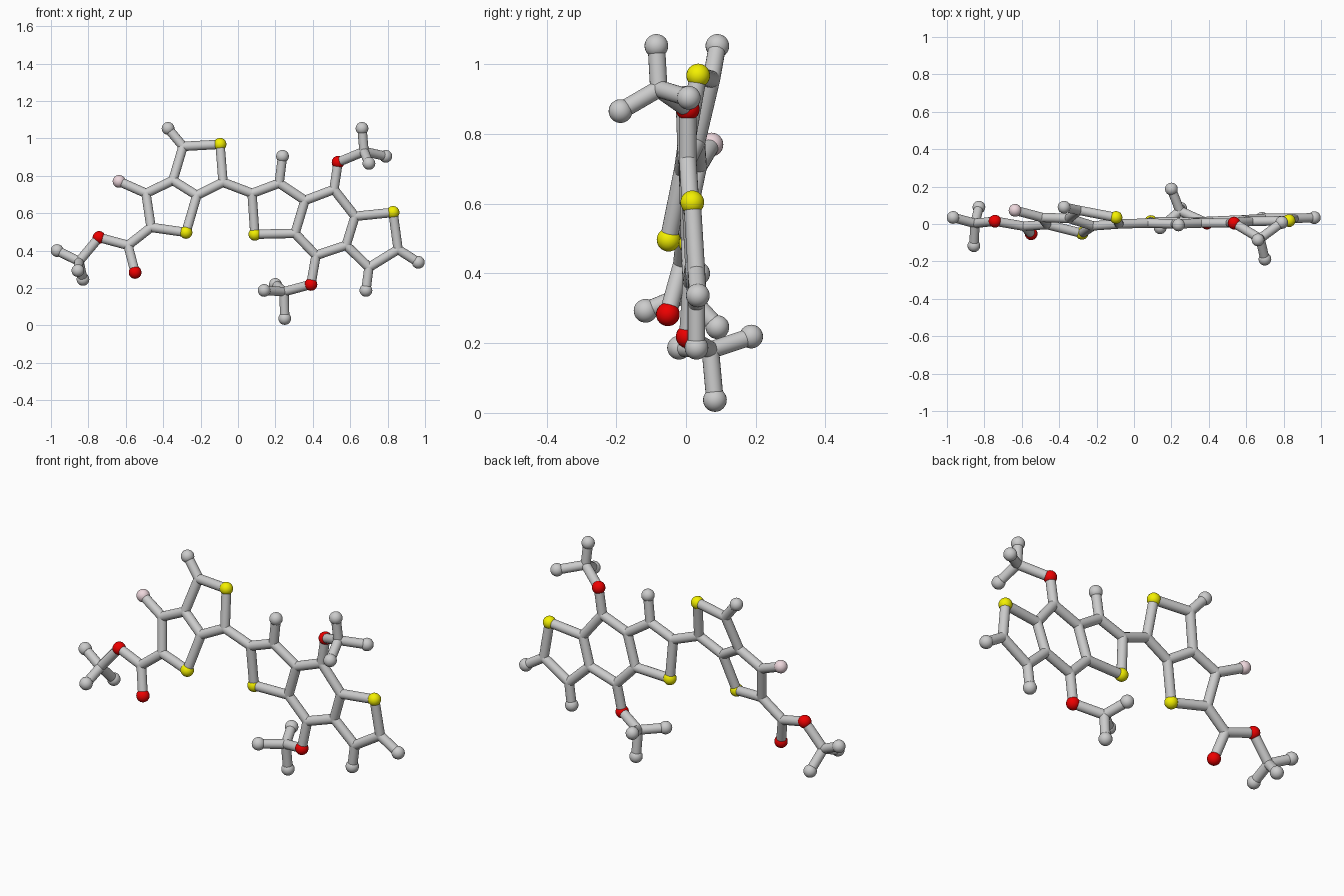
import bpy
from mathutils import Vector

if "Cube" in bpy.data.objects:
    bpy.data.objects.remove(bpy.data.objects["Cube"])

BALL, ROD = 0.034, 0.025


def material(name, rgb):
    m = bpy.data.materials.new(name)
    m.diffuse_color = (*rgb, 1)
    m.use_nodes = True
    m.node_tree.nodes["Principled BSDF"].inputs["Base Color"].default_value = m.diffuse_color
    return m


YELLOW = material("sulfur_yellow", (0.9, 0.87, 0.0))
RED = material("oxygen_red", (0.85, 0.0, 0.0))
PINK = material("fluorine_pink", (0.85, 0.68, 0.72))


def finish(name, mat):
    ob = bpy.context.object
    ob.name = name
    if mat:
        ob.data.materials.append(mat)
    bpy.ops.object.shade_smooth_by_angle()
    return ob


def ball(name, p, r, mat=None):
    bpy.ops.mesh.primitive_uv_sphere_add(segments=24, ring_count=16, radius=r, location=p)
    return finish(name, mat)


def rod(name, a, b):
    a, b = Vector(a), Vector(b)
    d = b - a
    bpy.ops.mesh.primitive_cylinder_add(vertices=20, radius=ROD, depth=d.length, location=(a + b) / 2)
    bpy.context.object.rotation_euler = d.to_track_quat('Z', 'Y').to_euler()
    return finish(name, None)


# first letter: C ring joint, E grey end ball, S yellow, O red, F pink
left_unit = {
    "E1": (-.374, .09, 1.053), "C1": (-.294, .073, .957), "S1": (-.096, .035, .968),
    "C2": (-.08, 0, .765), "C3": (-.22, -.01, .695), "C4": (-.348, .03, .775),
    "C5": (-.492, .035, .706), "F1": (-.636, .073, .77), "C6": (-.465, -.003, .524),
    "S2": (-.278, -.05, .497),
}
ester_group = {
    "C7": (-.588, -.012, .428), "O1": (-.55, -.052, .283), "O2": (-.743, .015, .47),
    "C8": (-.85, .003, .342), "E2": (-.967, .035, .40), "E3": (-.856, -.116, .293),
    "E4": (-.829, .09, .246),
}
right_unit = {
    "C9": (.075, .005, .706), "C10": (.22, 0, .76), "E5": (.238, -.005, .904),
    "C11": (.358, .005, .668), "C12": (.305, .01, .492), "S3": (.09, .013, .487),
    "C13": (.513, .005, .727), "C14": (.626, .014, .583), "S4": (.829, .018, .604),
    "C15": (.856, .03, .406), "E6": (.964, .034, .337), "C16": (.70, .03, .31),
    "E7": (.684, .03, .187), "C17": (.578, .022, .428), "C18": (.417, .015, .374),
}
side_groups = {
    "O3": (.535, .005, .872), "C19": (.674, -.078, .93), "E8": (.663, -.085, 1.053),
    "E9": (.79, .008, .904), "E10": (.70, -.188, .866),
    "O4": (.39, .005, .219), "C20": (.246, .07, .18), "E11": (.25, .083, .037),
    "E12": (.2, .187, .219), "E13": (.14, -.02, .187),
}
atoms = {**left_unit, **ester_group, **right_unit, **side_groups}

# rods follow these chains of atoms
chains = [
    "E1 C1 S1 C2 C3 C4 C1", "C4 C5 C6 S2 C3", "C5 F1",
    "C6 C7 O1", "C7 O2 C8 E2", "E3 C8 E4",
    "C2 C9 C10 C11 C12 S3 C9", "C10 E5",
    "C11 C13 C14 C17 C18 C12", "C14 S4 C15 C16 C17", "C15 E6", "C16 E7",
    "C13 O3 C19 E8", "E9 C19 E10", "C18 O4 C20 E11", "E12 C20 E13",
]

# balls
kinds = {
    "C": ("joint", ROD, None), "E": ("end_ball", BALL, None), "S": ("sulfur_ball", BALL, YELLOW),
    "O": ("oxygen_ball", BALL, RED), "F": ("fluorine_ball", BALL, PINK),
}
for key, p in atoms.items():
    label, r, mat = kinds[key[0]]
    ball(f"{label}_{key[1:]}", p, r, mat)

# rods
for chain in chains:
    keys = chain.split()
    for a, b in zip(keys, keys[1:]):
        rod(f"bond_rod_{a}_{b}", atoms[a], atoms[b])
